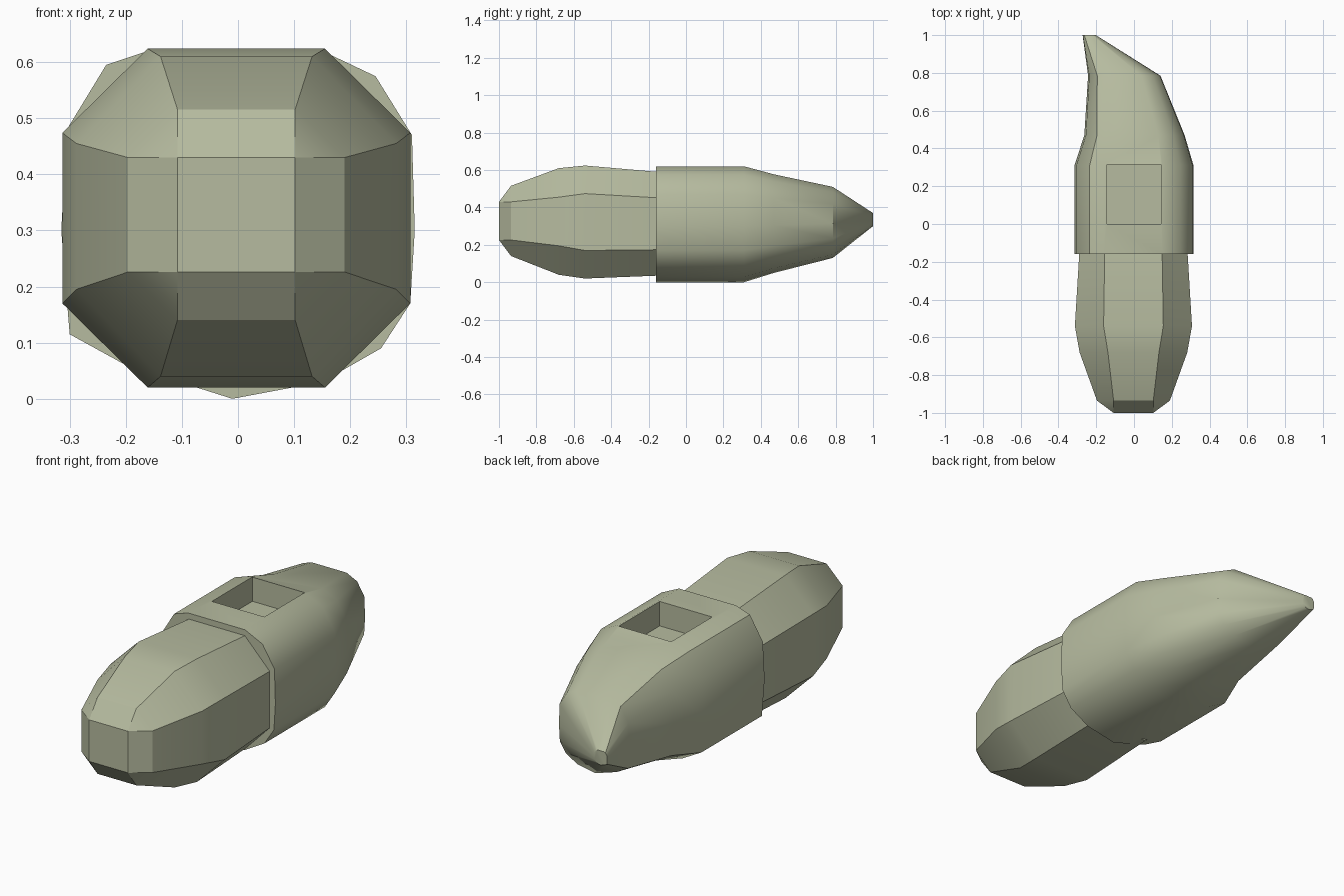
import bpy, bmesh, math

cube = bpy.data.objects.get("Cube")
if cube:
    bpy.data.objects.remove(cube, do_unlink=True)

mat = bpy.data.materials.new("pale olive")
mat.use_nodes = True
colour = (0.47, 0.50, 0.35, 1)
mat.diffuse_color = colour
mat.node_tree.nodes["Principled BSDF"].inputs["Base Color"].default_value = colour


def loft(name, rings):
    """Skin a row of matching rings and cap both ends."""
    bm = bmesh.new()
    rows = [[bm.verts.new(p) for p in ring] for ring in rings]
    n = len(rows[0])
    for a, b in zip(rows, rows[1:]):
        for i in range(n):
            j = (i + 1) % n
            bm.faces.new((a[i], a[j], b[j], b[i]))
    bm.faces.new(rows[0])
    bm.faces.new(rows[-1])
    bmesh.ops.remove_doubles(bm, verts=bm.verts, dist=0.0005)
    bmesh.ops.recalc_face_normals(bm, faces=bm.faces)
    mesh = bpy.data.meshes.new(name)
    bm.to_mesh(mesh)
    bm.free()
    mesh.materials.append(mat)
    obj = bpy.data.objects.new(name, mesh)
    bpy.context.collection.objects.link(obj)
    return obj


def smooth(obj, degrees):
    bpy.ops.object.select_all(action="DESELECT")
    obj.select_set(True)
    bpy.context.view_layer.objects.active = obj
    bpy.ops.object.shade_smooth_by_angle(angle=math.radians(degrees))


def octagon(y, w, fw, h, fh, cz):
    """Chamfered rectangle: half sizes w, h with flats fw, fh."""
    pts = [(w, -fh), (w, fh), (fw, h), (-fw, h),
           (-w, fh), (-w, -fh), (-fw, -h), (fw, -h)]
    return [(x - 0.003, y, z + cz) for x, z in pts]


# Blunt octagonal nose, running into the sleeve
nose = loft("nose_body", [
    octagon(-1.0, 0.105, 0.105, 0.102, 0.102, 0.328),
    octagon(-0.935, 0.193, 0.105, 0.188, 0.102, 0.328),
    octagon(-0.68, 0.285, 0.135, 0.285, 0.13, 0.325),
    octagon(-0.54, 0.31, 0.158, 0.302, 0.152, 0.322),
    octagon(-0.16, 0.287, 0.152, 0.278, 0.139, 0.313),
    octagon(-0.1, 0.284, 0.151, 0.275, 0.137, 0.312),
])
smooth(nose, 28)

# Uneven sleeve section, fitted to a box at each station of the tail
section = [(-0.235, 0.595), (-0.16, 0.62), (0.15, 0.62), (0.245, 0.575),
           (0.31, 0.47), (0.315, 0.3), (0.307, 0.17), (0.255, 0.09),
           (0.15, 0.03), (-0.01, 0.0), (-0.2, 0.06), (-0.3, 0.115),
           (-0.315, 0.3), (-0.305, 0.48)]


def fitted(y, x0, x1, z0, z1):
    return [(x0 + (x + 0.315) / 0.63 * (x1 - x0), y,
             z0 + z / 0.62 * (z1 - z0)) for x, z in section]


sleeve = loft("tail_sleeve", [
    fitted(-0.16, -0.315, 0.315, 0, 0.62),
    fitted(0.31, -0.315, 0.315, 0, 0.62),
    fitted(0.47, -0.263, 0.268, 0.05, 0.577),
    fitted(0.785, -0.243, 0.14, 0.13, 0.51),
    fitted(1.0, -0.272, -0.202, 0.30, 0.37),
])

# Square recess in the top of the sleeve
bpy.ops.mesh.primitive_cube_add(size=1, location=(0, 0.158, 0.61))
cutter = bpy.context.object
cutter.name = "recess_cutter"
cutter.scale = (0.285, 0.315, 0.22)
cutter.hide_render = True
cutter.data.materials.append(mat)
cut = sleeve.modifiers.new("recess", "BOOLEAN")
cut.operation = "DIFFERENCE"
cut.solver = "EXACT"
cut.object = cutter
bpy.ops.object.select_all(action="DESELECT")
bpy.context.view_layer.objects.active = sleeve
sleeve.select_set(True)
bpy.ops.object.modifier_apply(modifier=cut.name)
bpy.data.objects.remove(cutter, do_unlink=True)
smooth(sleeve, 35)
